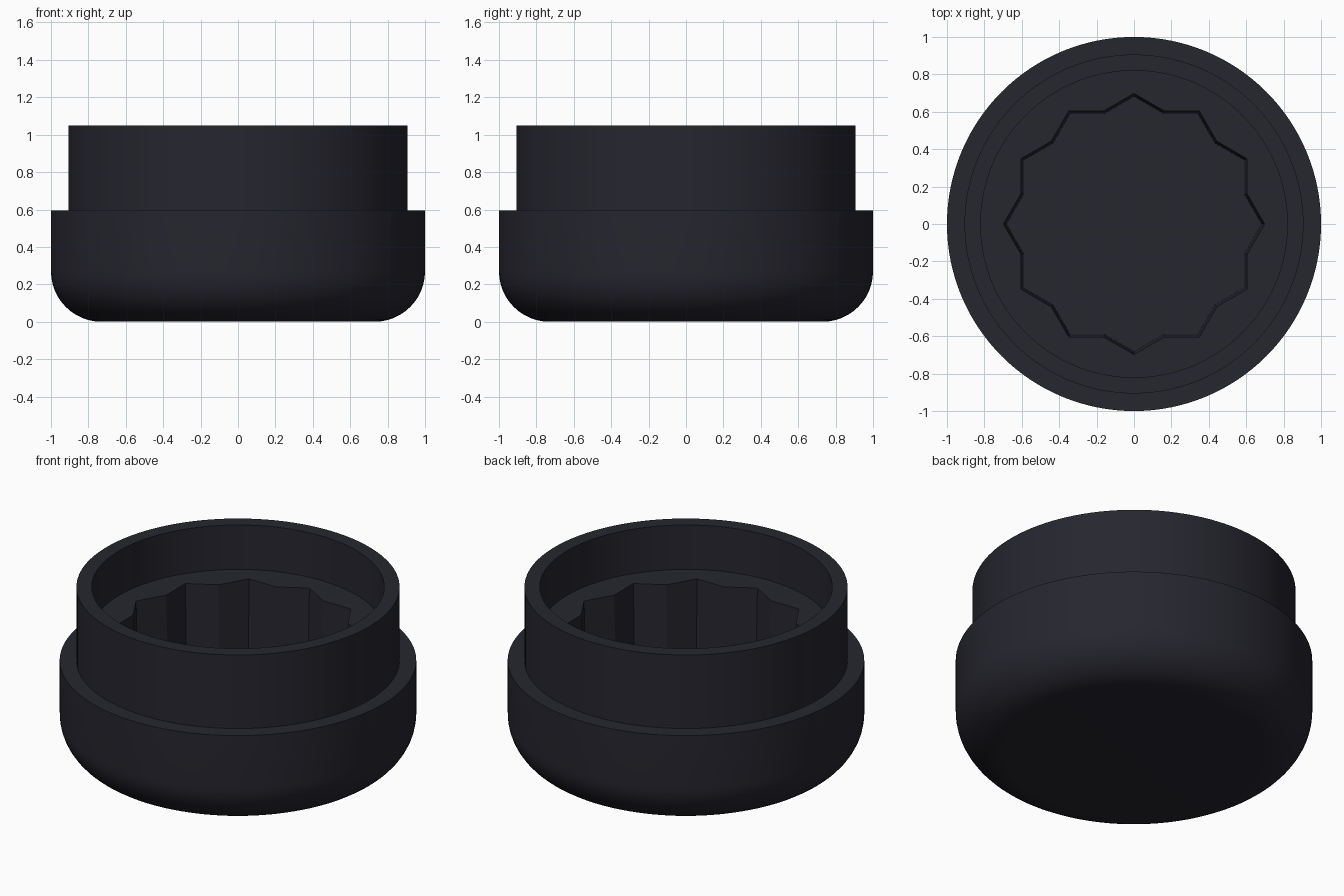
import bpy, bmesh
from math import sin, cos, pi, radians

if "Cube" in bpy.data.objects:
    bpy.data.objects.remove(bpy.data.objects["Cube"])

SEGMENTS = 128
FILLET = 0.27
RIM_TOP, STEP_Z, LEDGE_Z, FLOOR_Z = 1.05, 0.595, 0.775, 0.2

plastic = bpy.data.materials.new("dark_plastic")
plastic.use_nodes = True
colour = (0.019, 0.019, 0.028, 1)
plastic.diffuse_color = colour
plastic.node_tree.nodes["Principled BSDF"].inputs["Base Color"].default_value = colour


def make_object(name, rings):
    """Skin a stack of equal-length point rings into a closed solid."""
    bm = bmesh.new()
    loops = [[bm.verts.new(p) for p in ring] for ring in rings]
    n = len(loops[0])
    for low, high in zip(loops, loops[1:]):
        for i in range(n):
            j = (i + 1) % n
            bm.faces.new((low[i], low[j], high[j], high[i]))
    bm.faces.new(loops[0][::-1])
    bm.faces.new(loops[-1])
    bmesh.ops.recalc_face_normals(bm, faces=bm.faces)
    mesh = bpy.data.meshes.new(name)
    bm.to_mesh(mesh)
    bm.free()
    mesh.materials.append(plastic)
    obj = bpy.data.objects.new(name, mesh)
    bpy.context.collection.objects.link(obj)
    return obj


def circle(r, z):
    return [(r * cos(2 * pi * i / SEGMENTS), r * sin(2 * pi * i / SEGMENTS), z)
            for i in range(SEGMENTS)]


def star(r, z):
    """Twelve-point outline made by two overlapping hexagons."""
    valley = r * cos(pi / 6) / cos(pi / 12)
    return [((valley if i % 2 else r) * cos(i * pi / 12),
             (valley if i % 2 else r) * sin(i * pi / 12), z) for i in range(24)]


# Cap body: rounded base, stepped collar and recessed ledge
profile = [(1 - FILLET + FILLET * sin(a), FILLET - FILLET * cos(a))
           for a in (k * pi / 24 for k in range(13))]
profile += [(1, STEP_Z), (0.906, STEP_Z), (0.906, RIM_TOP), (0.82, RIM_TOP), (0.82, LEDGE_Z)]
cap = make_object("cap_body", [circle(r, z) for r, z in profile])

# Twelve-point socket, slightly tapered toward its floor
cutter = make_object("socket_cutter", [star(0.682, FLOOR_Z), star(0.698, LEDGE_Z),
                                       star(0.698, LEDGE_Z + 0.1)])
cutter.hide_render = True
cut = cap.modifiers.new("socket", "BOOLEAN")
cut.operation = "DIFFERENCE"
cut.solver = "EXACT"
cut.object = cutter

bpy.ops.object.select_all(action="DESELECT")
cap.select_set(True)
bpy.context.view_layer.objects.active = cap
bpy.ops.object.modifier_apply(modifier=cut.name)
bpy.data.objects.remove(cutter)
bpy.ops.object.shade_smooth_by_angle(angle=radians(25))
